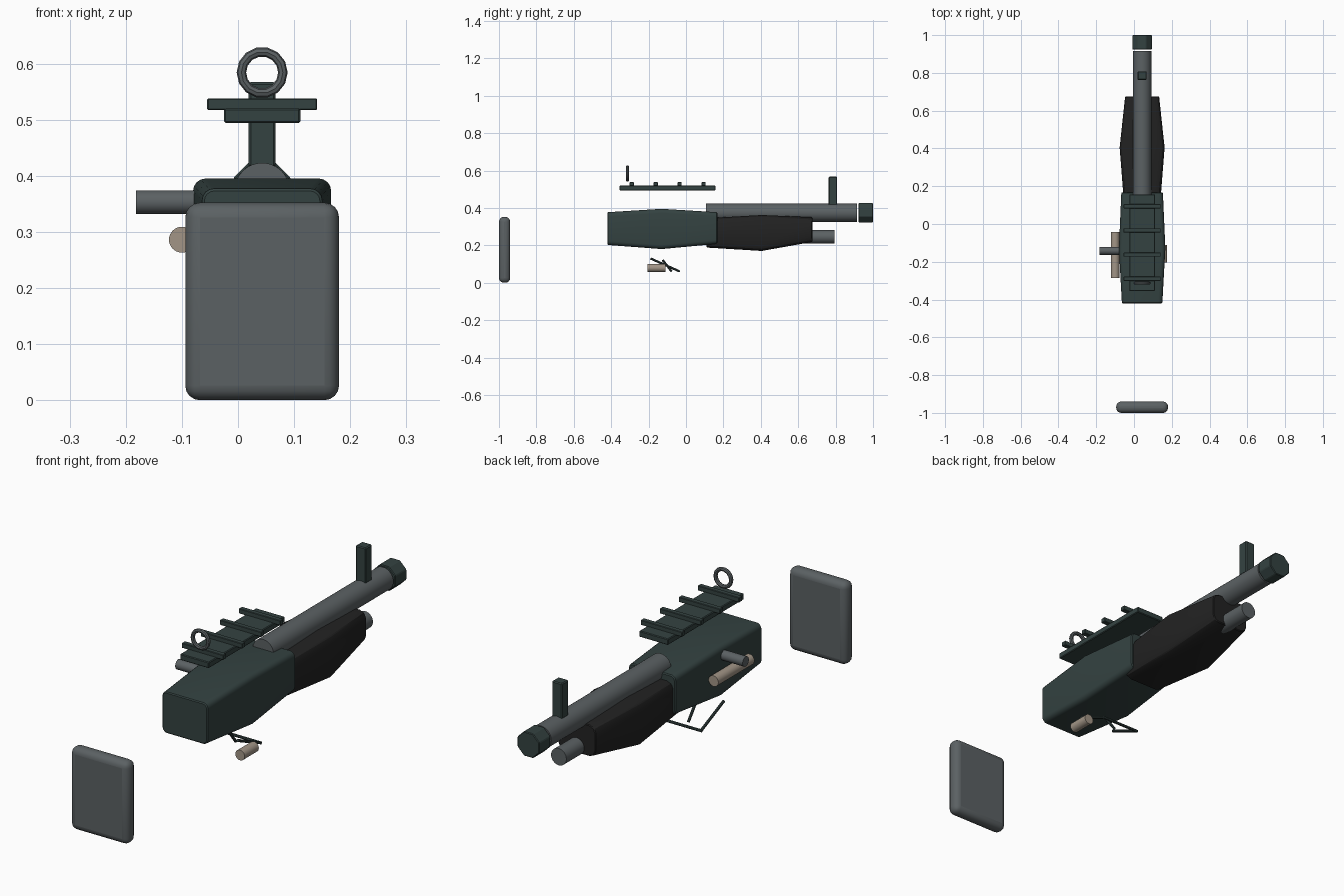
import bpy, bmesh, math
from mathutils import Vector

if "Cube" in bpy.data.objects:
    bpy.data.objects.remove(bpy.data.objects["Cube"])

CX = 0.043  # x of the model's long axis


def material(name, rgb):
    m = bpy.data.materials.new(name)
    m.diffuse_color = (*rgb, 1)
    m.use_nodes = True
    m.node_tree.nodes["Principled BSDF"].inputs["Base Color"].default_value = m.diffuse_color
    return m


GREY = material("steel grey", (0.105, 0.12, 0.126))
GREEN = material("dark green", (0.034, 0.055, 0.053))
BLACK = material("matt black", (0.016, 0.016, 0.016))
TAN = material("tan", (0.36, 0.30, 0.24))


def finish(name, bm, mat, bevel=0.0, segments=1, smooth=True):
    bmesh.ops.recalc_face_normals(bm, faces=bm.faces)
    mesh = bpy.data.meshes.new(name)
    bm.to_mesh(mesh)
    bm.free()
    mesh.materials.append(mat)
    ob = bpy.data.objects.new(name, mesh)
    bpy.context.collection.objects.link(ob)
    if bevel:
        mod = ob.modifiers.new("bevel", 'BEVEL')
        mod.width = bevel
        mod.segments = segments
        mod.limit_method = 'ANGLE'
    if smooth:
        bpy.ops.object.select_all(action='DESELECT')
        ob.select_set(True)
        bpy.context.view_layer.objects.active = ob
        bpy.ops.object.shade_smooth_by_angle(angle=math.radians(32))
    return ob


def box(name, lo, hi, mat, bevel=0.0, segments=1):
    bm = bmesh.new()
    bmesh.ops.create_cube(bm, size=1)
    for v in bm.verts:
        v.co = [l + (c + 0.5) * (h - l) for c, l, h in zip(v.co, lo, hi)]
    return finish(name, bm, mat, bevel, segments, smooth=segments > 1)


def rod(name, a, b, radius, mat, sides=32, turn=0.0, bevel=0.0, smooth=True):
    """Cylinder between two points."""
    a, b = Vector(a), Vector(b)
    bm = bmesh.new()
    bmesh.ops.create_cone(bm, cap_ends=True, segments=sides, radius1=radius,
                          radius2=radius, depth=(b - a).length)
    q = (b - a).to_track_quat('Z', 'Y')
    for v in bm.verts:
        c, s = math.cos(turn), math.sin(turn)
        p = Vector((v.co.x * c - v.co.y * s, v.co.x * s + v.co.y * c, v.co.z))
        v.co = (a + b) / 2 + q @ p
    return finish(name, bm, mat, bevel, smooth=smooth)


def loft(name, sections, corner, steps, mat, bevel):
    """Sections (y, half width, z low, z high) with rounded corners, skinned along y."""
    bm = bmesh.new()
    rings = []
    for y, w, z0, z1 in sections:
        ring = []
        h, zc = (z1 - z0) / 2, (z0 + z1) / 2
        for k, (sx, sz) in enumerate([(1, 1), (-1, 1), (-1, -1), (1, -1)]):
            for i in range(steps + 1):
                t = math.pi / 2 * (k + i / steps)
                ring.append(bm.verts.new((CX + sx * (w - corner) + corner * math.cos(t), y,
                                          zc + sz * (h - corner) + corner * math.sin(t))))
        rings.append(ring)
    n = len(rings[0])
    for r0, r1 in zip(rings, rings[1:]):
        for i in range(n):
            bm.faces.new((r0[i], r0[(i + 1) % n], r1[(i + 1) % n], r1[i]))
    bm.faces.new(rings[0])
    bm.faces.new(rings[-1])
    return finish(name, bm, mat, bevel)


# Rear pad
box("butt_pad", (-0.094, -1.0, 0.0), (0.18, -0.94, 0.352), GREY, 0.026, 4)

# Main body and fore grip, swelling in the middle
loft("receiver", [(-0.42, 0.107, 0.202, 0.377), (-0.13, 0.123, 0.18, 0.395),
                  (0.168, 0.11, 0.208, 0.377)], 0.022, 4, GREEN, 0.004)
loft("handguard", [(0.11, 0.096, 0.188, 0.345), (0.405, 0.119, 0.17, 0.362),
                   (0.675, 0.09, 0.218, 0.35)], 0.03, 2, BLACK, 0.003)

# Barrel group
rod("barrel", (CX, 0.108, 0.374), (CX, 0.915, 0.374), 0.049, GREY)
rod("muzzle", (CX, 0.923, 0.374), (CX, 1.0, 0.374), 0.056, GREEN,
    sides=8, turn=math.pi / 8, bevel=0.003, smooth=False)
rod("lower_tube", (CX, 0.3, 0.245), (CX, 0.795, 0.245), 0.036, GREY)
box("front_sight", (0.019, 0.763, 0.415), (0.067, 0.808, 0.567), GREEN, 0.004)

# Top rail with cross slats
box("top_rail", (-0.025, -0.355, 0.494), (0.111, 0.157, 0.52), GREEN, 0.003)
for i in range(4):
    y = -0.29 + i * 0.128
    box(f"rail_slat_{i + 1}", (-0.055, y - 0.011, 0.517), (0.141, y + 0.011, 0.538), GREEN, 0.002)

# Rear sight ring, standing upright
bm = bmesh.new()
grid = []
for i in range(14):
    a = 2 * math.pi * i / 14
    grid.append([bm.verts.new((CX + (0.037 + 0.0085 * math.cos(b)) * math.cos(a),
                               -0.313 + 0.0085 * math.sin(b),
                               0.584 + (0.037 + 0.0085 * math.cos(b)) * math.sin(a)))
                 for b in (2 * math.pi * j / 8 for j in range(8))])
for i in range(14):
    for j in range(8):
        p, q = grid[i], grid[(i + 1) % 14]
        bm.faces.new((p[j], q[j], q[(j + 1) % 8], p[(j + 1) % 8]))
finish("sight_ring", bm, GREY)

# Side handle and tan cylinders
rod("side_handle", (-0.182, -0.142, 0.353), (-0.06, -0.142, 0.353), 0.021, GREY)
rod("side_cylinder", (-0.1, -0.285, 0.286), (-0.1, -0.042, 0.286), 0.023, TAN)
rod("lower_cylinder", (0.153, -0.205, 0.079), (0.153, -0.11, 0.079), 0.022, TAN)

# Trigger guard frame and trigger
for side, x in (("left", CX - 0.088), ("right", CX + 0.088)):
    rod(f"guard_bar_{side}", (x, -0.19, 0.13), (x, -0.037, 0.062), 0.006, GREEN, sides=8)
rod("guard_cross_bar", (CX - 0.092, -0.037, 0.062), (CX + 0.092, -0.037, 0.062), 0.006, GREEN, sides=8)
rod("trigger", (CX, -0.125, 0.122), (CX, -0.077, 0.06), 0.006, GREEN, sides=8)
